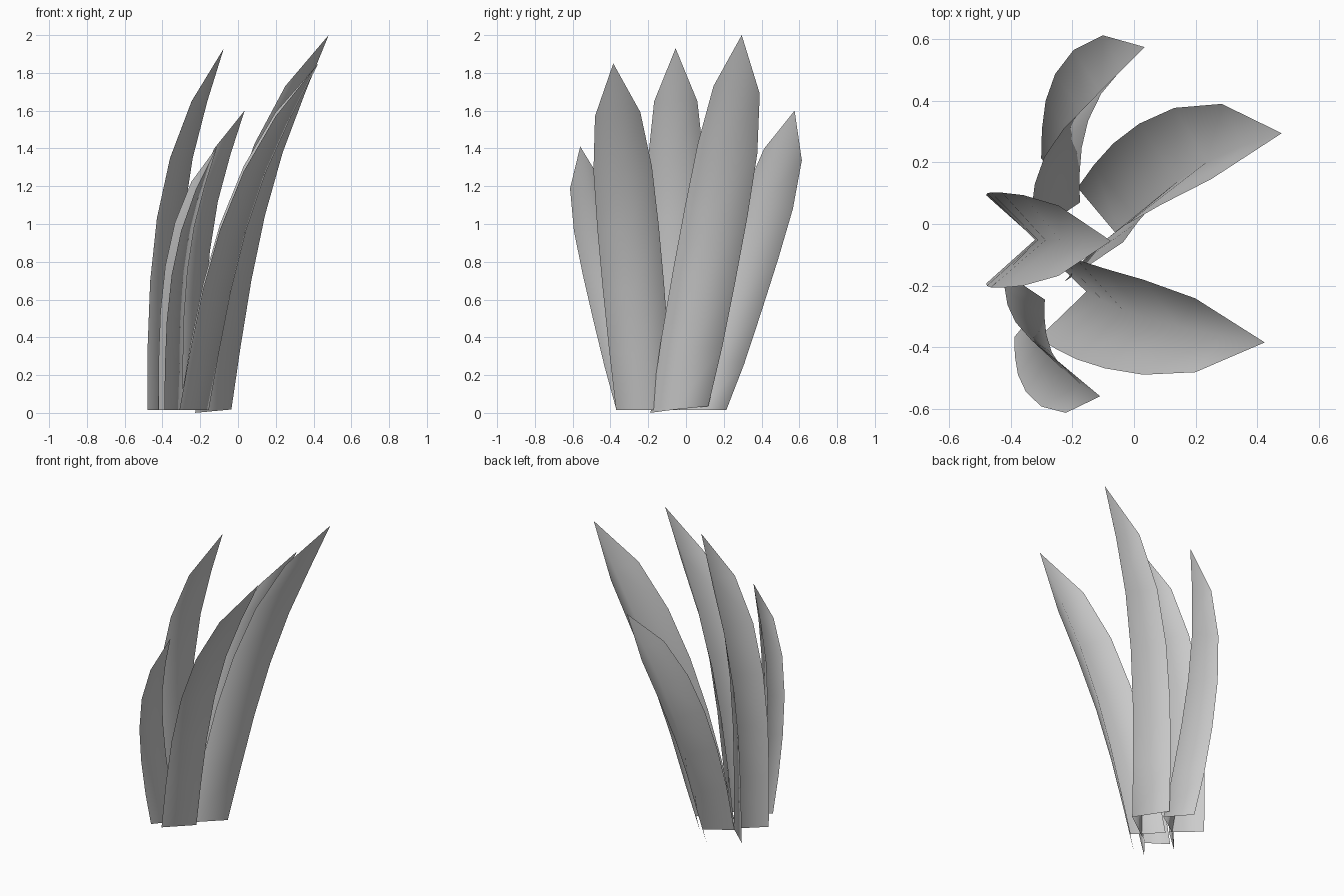
import bpy
import bmesh
from mathutils import Vector

cube = bpy.data.objects.get("Cube")
if cube:
    bpy.data.objects.remove(cube, do_unlink=True)

grey = bpy.data.materials.new("leaf_grey")
grey.use_nodes = True
colour = (0.6, 0.6, 0.6, 1)
grey.diffuse_color = colour
grey.node_tree.nodes["Principled BSDF"].inputs["Base Color"].default_value = colour

# Shared leaf outline: half width and fold depth from foot to last row below the tip
WIDTH = (1, 1.05, 1.08, 1.08, 1.03, 0.8)
DEPTH = (1, 0.98, 0.95, 0.88, 0.75, 0.52)


def leaf(name, foot, tip, half, depth, lean=0.0, yaw=0.0, bulge=0.0, foot_tilt=0.0):
    """Folded blade that leans steadily, bows towards +x and bulges sideways."""
    foot, tip = Vector(foot), Vector(tip)
    span = tip - foot
    side_slope = span.y / span.z
    lean_slope = lean / span.z
    bm = bmesh.new()
    rows = []
    for i, (w, d) in enumerate(zip(WIDTH, DEPTH)):
        t = i / len(WIDTH)
        centre = foot + Vector((lean * t + (span.x - lean) * t ** 3,
                                span.y * t + bulge * t * (1 - t ** 4),
                                span.z * (1.08 * t - 0.08 * t ** 3)))
        # The foot is cut level, the rows above it are square to the lean
        roll = -side_slope if i else foot_tilt
        pitch = -lean_slope if i else 0
        side = Vector((yaw, 1, roll)) * half * w
        fold = Vector((1, -yaw, pitch)) * depth * d
        rows.append([bm.verts.new(centre + p) for p in (-side, fold, side)])
    for low, high in zip(rows, rows[1:]):
        for j in range(2):
            bm.faces.new((low[j], low[j + 1], high[j + 1], high[j]))
    point = bm.verts.new(tip)
    for j in range(2):
        bm.faces.new((rows[-1][j], rows[-1][j + 1], point))
    for face in bm.faces:
        face.smooth = True
    mesh = bpy.data.meshes.new(name)
    bm.to_mesh(mesh)
    bm.free()
    mesh.materials.append(grey)
    obj = bpy.data.objects.new(name, mesh)
    bpy.context.collection.objects.link(obj)


# Five leaves of the tuft
leaf("front_tall_leaf", (-0.31, -0.22, 0.014), (0.425, -0.385, 1.85), 0.15, 0.155,
     lean=0.33, bulge=-0.01)
leaf("middle_leaf", (-0.48, -0.05, 0.014), (-0.075, -0.055, 1.93), 0.143, 0.16)
leaf("back_tall_leaf", (-0.205, -0.035, 0.018), (0.48, 0.295, 2.0), 0.153, 0.17,
     lean=0.3, yaw=0.14, bulge=0.065, foot_tilt=0.115)
leaf("back_short_leaf", (-0.318, 0.088, 0.014), (0.035, 0.575, 1.6), 0.125, 0.142,
     yaw=0.13, bulge=0.045)
leaf("front_short_leaf", (-0.405, -0.263, 0.014), (-0.11, -0.56, 1.41), 0.105, 0.115,
     yaw=-0.15, bulge=-0.045)
